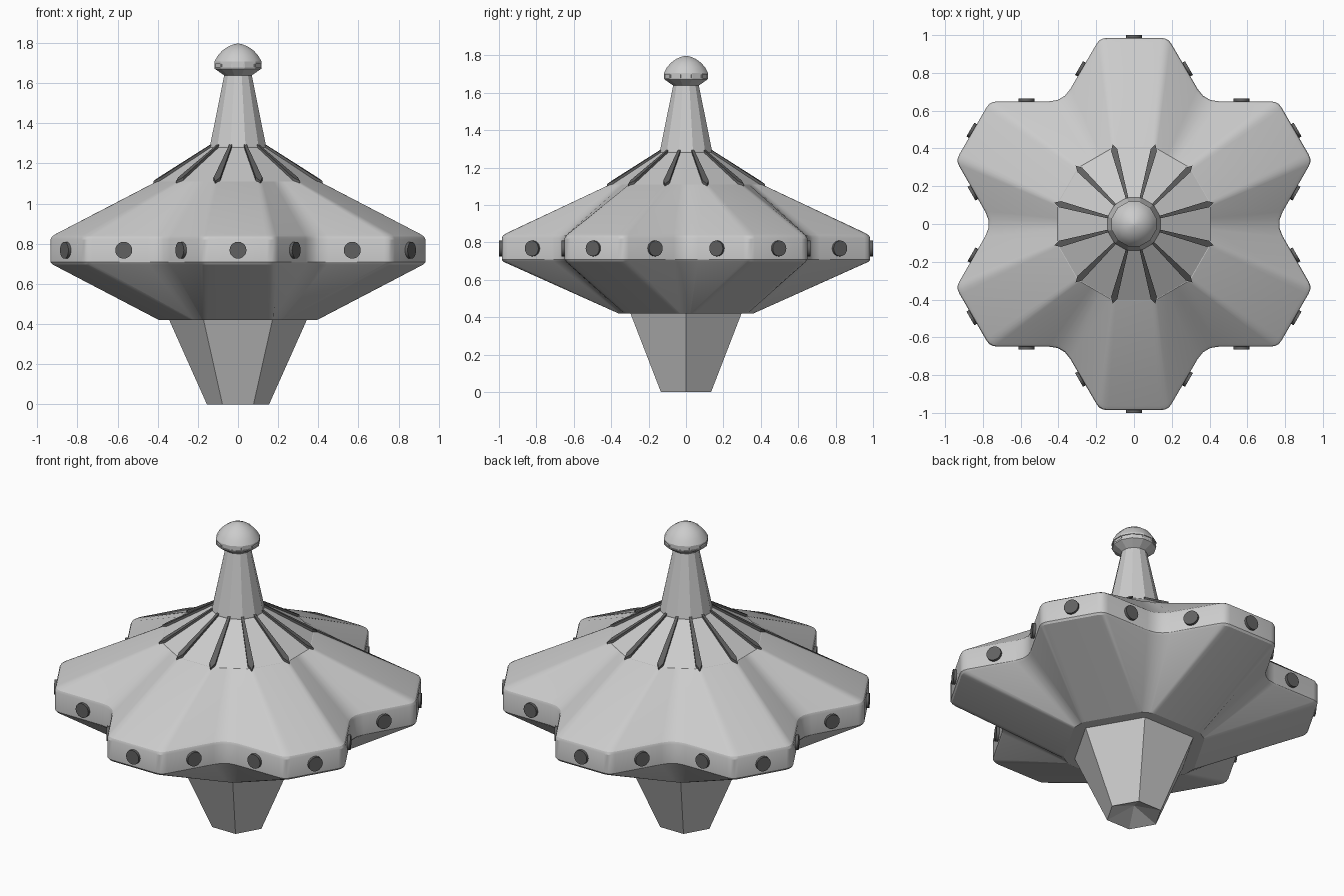
import bpy, bmesh, math
from math import sin, cos, pi, radians
from mathutils import Vector, Matrix

if "Cube" in bpy.data.objects:
    bpy.data.objects.remove(bpy.data.objects["Cube"])


def material(name, color):
    m = bpy.data.materials.new(name)
    m.diffuse_color = color
    m.use_nodes = True
    m.node_tree.nodes["Principled BSDF"].inputs["Base Color"].default_value = m.diffuse_color
    return m


dark = material("dark_grey", (0.12, 0.12, 0.12, 1))
white = material("white", (1, 1, 1, 1))


def finish(name, bm, mat=None, smooth=None):
    bmesh.ops.recalc_face_normals(bm, faces=bm.faces)
    me = bpy.data.meshes.new(name)
    bm.to_mesh(me)
    bm.free()
    ob = bpy.data.objects.new(name, me)
    bpy.context.collection.objects.link(ob)
    if mat:
        me.materials.append(mat)
    if smooth:
        me.shade_smooth()
        me.set_sharp_from_angle(angle=radians(smooth))
    return ob


def loft(bm, rings, cap_start=True, cap_end=True):
    """Skin a list of equal-length closed rings of points."""
    vs = [[bm.verts.new(p) for p in r] for r in rings]
    n = len(vs[0])
    for a, b in zip(vs, vs[1:]):
        for i in range(n):
            j = (i + 1) % n
            bm.faces.new((a[i], a[j], b[j], b[i]))
    if cap_start:
        bm.faces.new(vs[0])
    if cap_end:
        bm.faces.new(vs[-1])


def ngon(r, z, n, start):
    return [(r * cos(start + 2 * pi * i / n), r * sin(start + 2 * pi * i / n), z)
            for i in range(n)]


def lobes(end, half, valley, z, scale=1.0):
    """Six-lobed outline with rounded tips and valleys."""
    pts = []
    for k in range(6):
        rot = Matrix.Rotation(k * pi / 3 + pi / 2, 2)
        tip = (Vector((end, -half)), Vector((end, half)),
               Vector((valley * cos(pi / 6), valley * sin(pi / 6))))
        for p, d in zip(tip, (0.035, 0.035, 0.075)):
            pts.append((rot @ p, d * scale))
    out = []
    for i, (p, d) in enumerate(pts):
        a = p + (pts[i - 1][0] - p).normalized() * d
        b = p + (pts[(i + 1) % len(pts)][0] - p).normalized() * d
        for t in (0, 1 / 3, 2 / 3, 1):
            q = a * (1 - t) ** 2 + p * 2 * t * (1 - t) + b * t * t
            out.append((q.x, q.y, z))
    return out


# Six-lobed hull: underside ledge, rim wall with softened edges, upper slope
bm = bmesh.new()
loft(bm, [lobes(0.36, 0.165, 0.394, 0.42, 0.4),
          lobes(0.977, 0.176, 0.742, 0.697),
          lobes(0.985, 0.18, 0.75, 0.708),
          lobes(0.985, 0.18, 0.75, 0.822),
          lobes(0.979, 0.177, 0.744, 0.836),
          lobes(0.963, 0.17, 0.73, 0.848),
          lobes(0.406, 0.109, 0.406, 1.11, 0.4)])
finish("hull", bm, smooth=24)

# Hexagonal lower stem with a shallow pit in its foot
bm = bmesh.new()
loft(bm, [ngon(0.002, 0.06, 6, 0), ngon(0.155, 0, 6, 0), ngon(0.345, 0.425, 6, 0)])
finish("lower_stem", bm)

# Twelve-sided roof cone and tower
s = radians(15)
bm = bmesh.new()
loft(bm, [ngon(0.42, 1.108, 12, s), ngon(0.145, 1.28, 12, s)])
finish("roof_cone", bm)
bm = bmesh.new()
loft(bm, [ngon(0.145, 1.275, 12, s), ngon(0.145, 1.285, 12, s), ngon(0.07, 1.645, 12, s)])
finish("tower", bm)

# Cabin on top: flared base, window band, posts and domed cap
bm = bmesh.new()
loft(bm, [ngon(r, z, 12, s) for r, z in ((0.068, 1.637), (0.12, 1.672), (0.122, 1.68))])
finish("cabin_base", bm)
bm = bmesh.new()
loft(bm, [ngon(0.117, 1.678, 12, s), ngon(0.117, 1.699, 12, s)])
finish("cabin_windows", bm, white)
bm = bmesh.new()
for i in range(12):
    a = s + i * pi / 6
    bmesh.ops.create_cube(bm, size=1, matrix=Matrix.Rotation(a, 4, 'Z')
                          @ Matrix.Translation((0.117, 0, 1.688))
                          @ Matrix.Diagonal((0.008, 0.006, 0.024, 1)))
finish("window_posts", bm)
bm = bmesh.new()
loft(bm, [ngon(r, z, 12, s) for r, z in
          ((0.122, 1.697), (0.122, 1.707), (0.106, 1.735), (0.082, 1.762),
           (0.052, 1.782), (0.022, 1.794), (0.002, 1.798))])
finish("cabin_dome", bm, smooth=28)

# Tapered ribs running down the roof corners
bm = bmesh.new()
for i in range(12):
    rot = Matrix.Rotation(s + i * pi / 6, 3, 'Z')
    plan = [(0.14, -0.007, 1.283), (0.405, -0.017, 1.119), (0.437, 0, 1.1),
            (0.405, 0.017, 1.119), (0.14, 0.007, 1.283)]
    loft(bm, [[rot @ (Vector(p) + Vector((0, 0, dz))) for p in plan]
              for dz in (-0.02, 0.012)])
finish("roof_ribs", bm, dark)

# Portholes: one on each lobe tip and one on each lobe flank
bm = bmesh.new()
for k in range(6):
    lobe = Matrix.Rotation(k * pi / 3 + pi / 2, 4, 'Z')
    for x, y, ang in ((0.985, 0, 0), (0.818, 0.278, pi / 3), (0.818, -0.278, -pi / 3)):
        bmesh.ops.create_cone(
            bm, cap_ends=True, segments=20, radius1=0.042, radius2=0.042, depth=0.03,
            matrix=lobe @ Matrix.Translation((x, y, 0.768))
            @ Matrix.Rotation(ang, 4, 'Z') @ Matrix.Rotation(pi / 2, 4, 'Y'))
finish("portholes", bm, dark, smooth=40)
